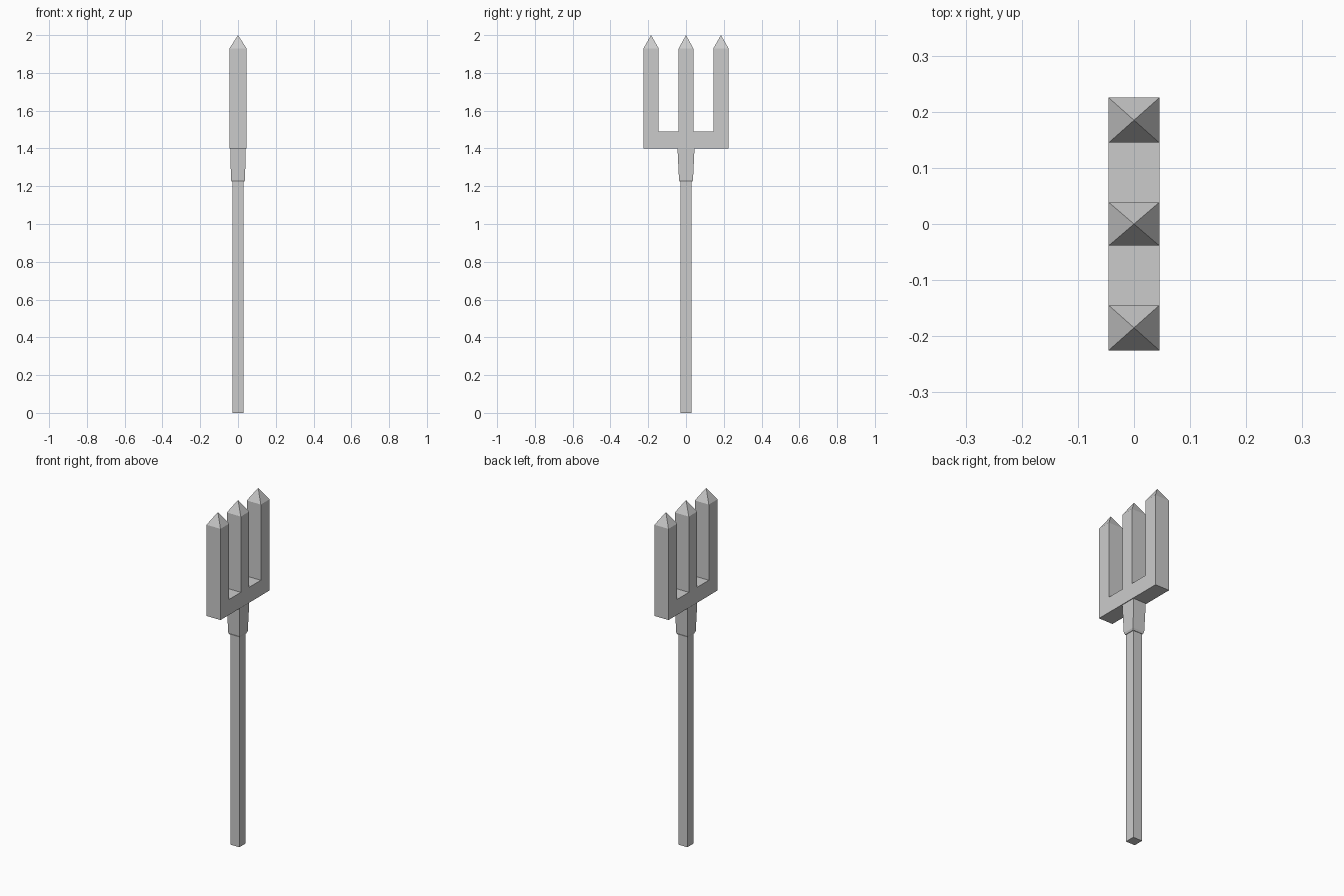
import bpy, bmesh

if "Cube" in bpy.data.objects:
    bpy.data.objects.remove(bpy.data.objects["Cube"])


def finish(name, bm):
    bmesh.ops.recalc_face_normals(bm, faces=bm.faces)
    mesh = bpy.data.meshes.new(name)
    bm.to_mesh(mesh)
    bm.free()
    obj = bpy.data.objects.new(name, mesh)
    bpy.context.collection.objects.link(obj)
    return obj


def loft(name, rings):
    """Stack rectangular rings (half x, half y, z) into a closed solid."""
    bm = bmesh.new()
    loops = [[bm.verts.new((sx * hx, sy * hy, z))
              for sx, sy in ((-1, -1), (1, -1), (1, 1), (-1, 1))]
             for hx, hy, z in rings]
    for low, high in zip(loops, loops[1:]):
        for i in range(4):
            j = (i + 1) % 4
            bm.faces.new((low[i], low[j], high[j], high[i]))
    bm.faces.new(loops[0][::-1])
    bm.faces.new(loops[-1])
    return finish(name, bm)


# Square shaft and the tapered socket above it
loft("shaft", [(0.029, 0.029, 0), (0.029, 0.029, 1.225)])
loft("socket", [(0.032, 0.032, 1.222), (0.037, 0.037, 1.233), (0.041, 0.045, 1.40)])

# Fork head: half outline in y-z, mirrored, then extruded through its depth
DEPTH, SHOULDER, TIP = 0.045, 1.93, 2.0
half = [(0.225, 1.40), (0.225, SHOULDER), (0.145, SHOULDER),
        (0.145, 1.49), (0.0385, 1.49), (0.0385, SHOULDER)]
outline = half + [(-y, z) for y, z in reversed(half)]
bm = bmesh.new()
front = bm.faces.new([bm.verts.new((-DEPTH, y, z)) for y, z in outline])
result = bmesh.ops.extrude_face_region(bm, geom=[front], use_keep_orig=True)
moved = [v for v in result["geom"] if isinstance(v, bmesh.types.BMVert)]
bmesh.ops.translate(bm, verts=moved, vec=(2 * DEPTH, 0, 0))

# Pyramid points on the three tines
tops = [f for f in bm.faces if all(abs(v.co.z - SHOULDER) < 1e-4 for v in f.verts)]
for v in bmesh.ops.poke(bm, faces=tops)["verts"]:
    v.co.z = TIP
finish("fork_head", bm)
